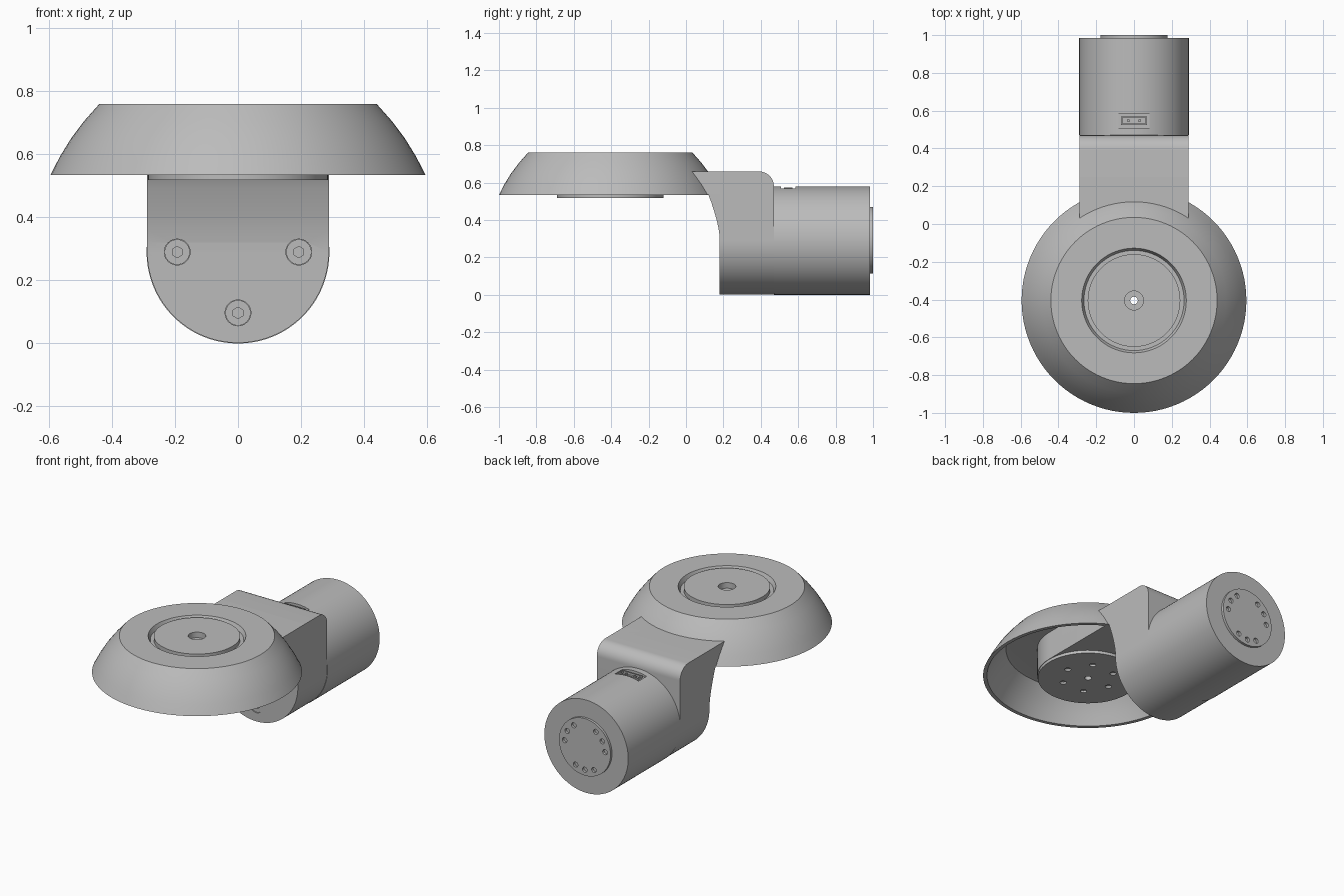
import bpy, bmesh, math
from mathutils import Matrix, Vector

if "Cube" in bpy.data.objects:
    bpy.data.objects.remove(bpy.data.objects["Cube"], do_unlink=True)

gray = bpy.data.materials.new("satin_gray")
gray.use_nodes = True
COLOR = (0.5, 0.5, 0.5, 1)
gray.diffuse_color = COLOR
gray.node_tree.nodes["Principled BSDF"].inputs["Base Color"].default_value = COLOR

HUB_Y = -0.405      # vertical axis of the dome and hub
AXIS_Z = 0.29       # horizontal axis of the motor
R = 0.29            # motor radius and half width of the arm


def finish(name, bm):
    bmesh.ops.recalc_face_normals(bm, faces=bm.faces)
    mesh = bpy.data.meshes.new(name)
    bm.to_mesh(mesh)
    bm.free()
    mesh.materials.append(gray)
    obj = bpy.data.objects.new(name, mesh)
    bpy.context.collection.objects.link(obj)
    return obj


def cylinder(name, center, r, depth, axis="Z", sides=32):
    bm = bmesh.new()
    rot = Matrix.Rotation(math.pi / 2, 4, "X") if axis == "Y" else Matrix()
    bmesh.ops.create_cone(bm, cap_ends=True, segments=sides, radius1=r, radius2=r,
                          depth=depth, matrix=Matrix.Translation(center) @ rot)
    return finish(name, bm)


def box(name, center, size):
    bm = bmesh.new()
    bmesh.ops.create_cube(bm, size=1, matrix=Matrix.Translation(center) @ Matrix.Diagonal((*size, 1)))
    return finish(name, bm)


def prism(name, points, direction):
    bm = bmesh.new()
    face = bm.faces.new([bm.verts.new(p) for p in points])
    geom = bmesh.ops.extrude_face_region(bm, geom=[face])["geom"]
    verts = [g for g in geom if isinstance(g, bmesh.types.BMVert)]
    bmesh.ops.translate(bm, verts=verts, vec=Vector(direction))
    return finish(name, bm)


def lathe(name, profile, center, steps=96):
    bm = bmesh.new()
    verts = [bm.verts.new((r, 0, z)) for r, z in profile]
    edges = [bm.edges.new((v, verts[i - 1])) for i, v in enumerate(verts)]
    bmesh.ops.spin(bm, geom=verts + edges, cent=(0, 0, 0), axis=(0, 0, 1),
                   angle=2 * math.pi, steps=steps)
    bmesh.ops.remove_doubles(bm, verts=bm.verts, dist=0.0001)
    bmesh.ops.translate(bm, verts=bm.verts, vec=Vector(center))
    return finish(name, bm)


def boolean(obj, cutters, operation="DIFFERENCE"):
    for c in cutters:
        c.hide_render = True
        mod = obj.modifiers.new("cut", "BOOLEAN")
        mod.operation, mod.solver, mod.object = operation, "EXACT", c
        bpy.context.view_layer.objects.active = obj
        bpy.ops.object.modifier_apply(modifier=mod.name)
        bpy.data.objects.remove(c, do_unlink=True)


def arc(cx, cy, r, start, end, n):
    angles = [math.radians(start + (end - start) * i / n) for i in range(n + 1)]
    return [(cx + r * math.cos(a), cy + r * math.sin(a)) for a in angles]


# Open dome shell with a ring groove and a counterbored centre hole
outer = [(0.595, 0.535), (0.565, 0.593), (0.53, 0.65), (0.488, 0.706), (0.44, 0.76)]
groove = [(0.277, 0.76), (0.265, 0.735), (0.245, 0.735), (0.245, 0.76)]
bore = [(0.05, 0.76), (0.05, 0.725), (0.02, 0.725), (0.02, 0.71)]
inner = [(0.44, 0.71), (0.465, 0.706), (0.507, 0.65), (0.543, 0.593), (0.573, 0.535)]
lathe("dome_shell", outer + groove + bore + inner, (0, HUB_Y, 0))

# Hub block under the ceiling and the arm reaching back to the bracket
half_round = arc(0, HUB_Y, 0.288, 180, 360, 40)
for name, back, z0, z1 in [("hub_block", -0.1, 0.6, 0.712), ("arm", 0.25, 0.536, 0.66)]:
    outline = [(x, y, z0) for x, y in half_round + [(0.288, back), (-0.288, back)]]
    part = prism(name, outline, (0, 0, z1 - z0))
    boolean(part, [cylinder("cutter", (0, HUB_Y, 0.6), 0.02, 0.5)])

# Mounting flange with a ring of bolt holes
flange = cylinder("hub_flange", (0, HUB_Y, 0.5275), 0.285, 0.019, sides=96)
cuts = [cylinder("cutter", (0, HUB_Y, 0.53), 0.02, 0.1)]
for i in range(6):
    a = math.radians(60 * i)
    cuts.append(cylinder("cutter", (0.15 * math.cos(a), HUB_Y + 0.15 * math.sin(a), 0.52), 0.018, 0.022))
boolean(flange, cuts)

# Bracket: side profile trimmed to a round-bottomed front outline
side = [(0.04, 0.66), (0.12, 0.535), (0.137, 0.49), (0.151, 0.445), (0.164, 0.4),
        (0.173, 0.36), (0.179, 0.32), (0.18, 0.29), (0.18, -0.05), (0.47, -0.05)]
side += arc(0.39, 0.58, 0.08, 0, 90, 12)
bracket = prism("bracket", [(-0.4, y, z) for y, z in side], (0.8, 0, 0))
front = arc(0, AXIS_Z, 0.288, 180, 360, 64) + [(0.288, 0.8), (-0.288, 0.8)]
boolean(bracket, [prism("trim", [(x, -0.2, z) for x, z in front], (0, 1, 0))], "INTERSECT")

# Counterbored screws on the bracket front
screws = [(-0.193, AXIS_Z), (0.193, AXIS_Z), (0, AXIS_Z - 0.193)]
boolean(bracket, [cylinder("cutter", (x, 0.17, z), 0.041, 0.08, "Y") for x, z in screws])
for i, (x, z) in enumerate(screws):
    head = cylinder(f"screw_{i + 1}", (x, 0.2, z), 0.04, 0.03, "Y")
    boolean(head, [cylinder("cutter", (x, 0.18, z), 0.018, 0.04, "Y", 6)])

# Motor housing with a connector pocket on top
motor = cylinder("motor_housing", (0, 0.7275, AXIS_Z), R, 0.515, "Y", 128)
boolean(motor, [box("cutter", (0, 0.547, 0.59), (0.165, 0.078, 0.06))])
socket = box("connector_socket", (0, 0.547, 0.562), (0.135, 0.046, 0.022))
boolean(socket, [box("cutter", (0, 0.547, 0.57), (0.12, 0.032, 0.02))])
for sx in (-1, 1):
    cylinder("connector_pin", (sx * 0.03, 0.547, 0.565), 0.008, 0.012, sides=16)

# Output plate at the back with three groups of three holes
plate = cylinder("output_plate", (0, 0.99, AXIS_Z + 0.002), 0.178, 0.02, "Y", 96)
for group in (30, 150, 270):
    for step in (-27, 0, 27):
        a = math.radians(group + step)
        at = (0.14 * math.cos(a), 1.0, AXIS_Z + 0.14 * math.sin(a))
        boolean(plate, [cylinder("cutter", at, 0.016, 0.03, "Y", 20)])

# Smooth the round faces and keep the edges crisp
bpy.ops.object.select_all(action="DESELECT")
for obj in bpy.context.scene.objects:
    if obj.type == "MESH" and gray.name in obj.data.materials:
        obj.select_set(True)
        bpy.context.view_layer.objects.active = obj
bpy.ops.object.shade_smooth_by_angle(angle=math.radians(30))
